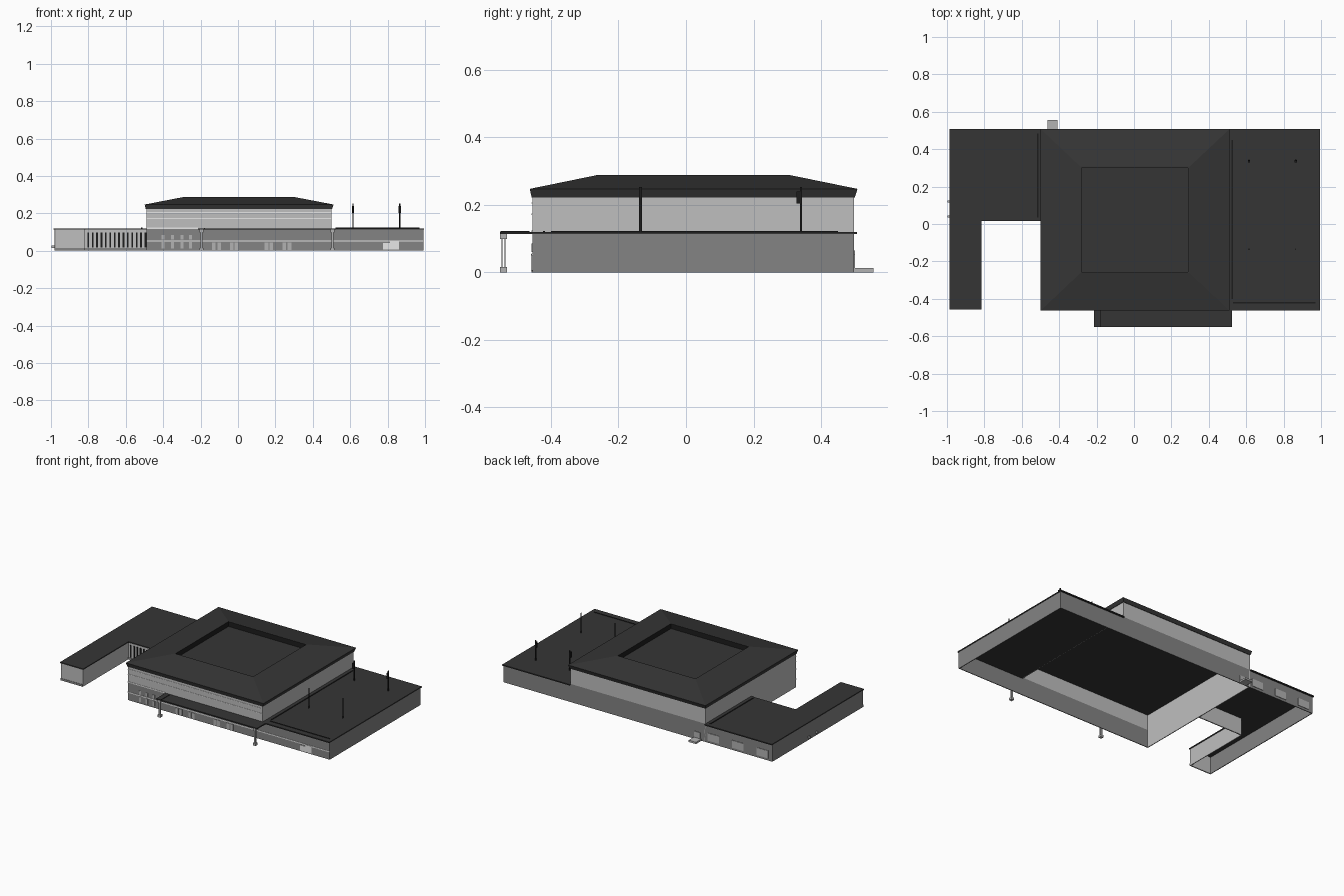
import bpy
import bmesh

cube = bpy.data.objects.get("Cube")
if cube:
    bpy.data.objects.remove(cube, do_unlink=True)


def material(name, value):
    m = bpy.data.materials.new(name)
    m.use_nodes = True
    colour = (value, value, value, 1)
    m.diffuse_color = colour
    m.node_tree.nodes["Principled BSDF"].inputs["Base Color"].default_value = colour
    return m


roof_dark = material("roof charcoal", 0.036)
trim_black = material("trim black", 0.012)
wall_mid = material("wall mid grey", 0.23)
wall_light = material("wall light grey", 0.52)
glass = material("window pale grey", 0.45)
white = material("painted white", 0.85)


def finish(name, bm, mat):
    bmesh.ops.recalc_face_normals(bm, faces=bm.faces)
    me = bpy.data.meshes.new(name)
    bm.to_mesh(me)
    bm.free()
    me.materials.append(mat)
    ob = bpy.data.objects.new(name, me)
    bpy.context.collection.objects.link(ob)
    return ob


def box(name, x, y, z, mat):
    """Box from (low, high) pairs."""
    bm = bmesh.new()
    bmesh.ops.create_cube(bm, size=1)
    for v in bm.verts:
        v.co = [lo + (c + 0.5) * (hi - lo) for c, (lo, hi) in zip(v.co, (x, y, z))]
    return finish(name, bm, mat)


def slab(name, outline, z0, z1, mat):
    """Flat outline raised into a slab."""
    bm = bmesh.new()
    face = bm.faces.new([bm.verts.new((x, y, z0)) for x, y in outline])
    top = bmesh.ops.extrude_face_region(bm, geom=[face])["geom"]
    bmesh.ops.translate(bm, vec=(0, 0, z1 - z0),
                        verts=[g for g in top if isinstance(g, bmesh.types.BMVert)])
    if not face.is_valid or len(bm.faces) < len(outline) + 2:
        bm.faces.new([v for v in bm.verts if v.co.z == z0])
    return finish(name, bm, mat)


T = 0.005     # wall thickness
LOW = 0.113   # top of low walls
DECK = 0.12   # top of low roofs
HIGH = 0.222  # top of hall walls
W, E, S, N = -0.49, 0.50, -0.455, 0.497   # hall walls
FAR_E, FAR_W, ARM, COURT = 0.992, -0.982, -0.82, 0.022


def wall_x(name, x0, x1, y, z0, z1, mat):
    box(name, (x0, x1), (y, y + T), (z0, z1), mat)


def wall_y(name, x, y0, y1, z0, z1, mat):
    box(name, (x, x + T), (y0, y1), (z0, z1), mat)


# Hall walls: mid grey below, light grey above, open underneath
for side, y in (("front", S), ("back", N - T)):
    wall_x("hall_lower_wall_" + side, W, E, y, 0, DECK, wall_mid)
    wall_x("hall_upper_wall_" + side, W, E, y, DECK, HIGH, wall_light)
wall_y("hall_wall_right", W, S, N, 0, HIGH, wall_light)
wall_y("hall_upper_wall_left", E - T, S, N, LOW, HIGH, wall_light)

# Left wing walls
wall_x("left_wing_front_wall", E, FAR_E, S, 0, LOW, wall_mid)
wall_x("left_wing_back_wall", E, FAR_E, N - T, 0, LOW, wall_mid)
wall_y("left_wing_side_wall", FAR_E - T, S, N, 0, LOW, wall_mid)

# Right wing walls around the courtyard
wall_x("right_wing_back_wall", FAR_W, W, N - T, 0, LOW, wall_mid)
wall_y("right_wing_side_wall", FAR_W, S, N, 0, LOW, wall_mid)
wall_x("arm_front_wall", FAR_W, ARM, S, 0, LOW, wall_light)
wall_y("arm_court_wall", ARM - T, S, COURT, 0, LOW, wall_light)
wall_x("court_wall", ARM, W, COURT, 0, LOW, wall_light)
box("arm_plinth", (FAR_W, ARM), (S - 0.002, S), (0, 0.014), wall_mid)
box("court_plinth", (ARM, W), (COURT - 0.002, COURT), (0, 0.014), wall_mid)

# Low roofs
slab("left_wing_roof", [(E, S - 0.007), (0.995, S - 0.007), (0.995, 0.507), (E, 0.507)],
     LOW, DECK, roof_dark)
slab("right_wing_roof",
     [(-0.986, S - 0.003), (ARM + 0.004, S - 0.003), (ARM + 0.004, COURT - 0.006),
      (W, COURT - 0.006), (W, 0.507), (-0.986, 0.507)], LOW, DECK, roof_dark)
box("left_roof_upstand_side", (0.522, 0.530), (-0.40, 0.45), (DECK, 0.123), trim_black)
box("left_roof_upstand_front", (0.530, 0.97), (-0.424, -0.418), (DECK, 0.123), trim_black)
box("right_roof_upstand", (-0.519, -0.511), (0.035, 0.485), (DECK, 0.123), trim_black)

# Hall roof: flared fascia, shallow slopes and a sunken centre
rings = [(-0.493, 0.503, -0.457, 0.50, HIGH), (-0.499, 0.511, -0.463, 0.508, 0.247),
         (-0.287, 0.297, -0.263, 0.307, 0.288), (-0.28, 0.29, -0.256, 0.30, 0.288),
         (-0.28, 0.29, -0.256, 0.30, 0.256)]
bm = bmesh.new()
loops = [[bm.verts.new((x, y, z)) for x, y in ((a, c), (b, c), (b, d), (a, d))]
         for a, b, c, d, z in rings]
for low, high in zip(loops, loops[1:]):
    for i in range(4):
        j = (i + 1) % 4
        bm.faces.new((low[i], low[j], high[j], high[i]))
bm.faces.new(loops[0])
bm.faces.new(loops[-1])
hall_roof = finish("hall_roof", bm, roof_dark)
hall_roof.data.materials.append(trim_black)
for p in hall_roof.data.polygons:
    if p.center.z > 0.26 and abs(p.normal.z) < 0.1:
        p.material_index = 1

# Entrance canopy on two posts
box("canopy", (-0.215, 0.525), (-0.551, S), (LOW, DECK), roof_dark)
box("canopy_seam", (-0.182, -0.177), (-0.55, S - 0.008), (DECK, 0.122), trim_black)
for n, x in enumerate((-0.195, 0.505)):
    for part, z in (("foot", (0, 0.016)), ("head", (0.098, LOW))):
        box(f"post_{part}_{n}", (x - 0.01, x + 0.01), (-0.551, -0.53), z, glass)
    for k, y in enumerate((-0.547, -0.538)):
        box(f"post_shaft_{n}_{k}", (x - 0.005, x + 0.005), (y, y + 0.004),
            (0.016, 0.098), glass)

# Painted stripes on the front
box("stripe_low", (W, FAR_E), (S - 0.002, S), (0.049, 0.056), white)
box("stripe_ledge", (W, -0.215), (S - 0.002, S), (0.117, 0.124), white)
for n, z in enumerate((0.17, 0.203)):
    box(f"stripe_high_{n}", (W, E), (S - 0.002, S), (z, z + 0.004), white)

# Front windows and doors
for n, x in enumerate((-0.40, -0.35, -0.30, -0.255)):
    for row, z in enumerate(((0.012, 0.046), (0.06, 0.085))):
        box(f"stair_window_{n}_{row}", (x - 0.008, x + 0.008), (S - 0.003, S), z, glass)
for n, x in enumerate((-0.13, -0.10, -0.033, -0.01, 0.152, 0.178, 0.247, 0.275)):
    box(f"front_door_{n}", (x - 0.01, x + 0.01), (S - 0.003, S), (0.004, 0.044), glass)
box("loading_door_small", (0.775, 0.812), (S - 0.004, S), (0.006, 0.042), white)
box("loading_door_large", (0.812, 0.86), (S - 0.004, S), (0.006, 0.054), white)

# Courtyard slats
for n in range(14):
    x = -0.805 + n * 0.0235
    box(f"court_slat_{n}", (x, x + 0.009), (COURT - 0.004, COURT), (0.018, 0.098), trim_black)

# Rear windows, door and step
for n, x in enumerate((-0.91, -0.73, -0.55)):
    box(f"rear_window_{n}", (x - 0.042, x + 0.042), (N, N + 0.003), (0.015, 0.065), glass)
box("rear_door", (-0.455, -0.41), (N, N + 0.004), (0.012, 0.052), glass)
box("rear_step", (-0.462, -0.408), (N, 0.555), (0, 0.012), glass)

# Small side vents
for n, y in enumerate((0.04, 0.12)):
    box(f"side_vent_{n}", (-0.997, FAR_W), (y - 0.005, y + 0.005), (0.016, 0.028), glass)

# Roof masts, the rear pair with lamp boxes
for n, x in enumerate((0.615, 0.865)):
    box(f"front_mast_{n}", (x - 0.0015, x + 0.0015), (-0.139, -0.131), (DECK, 0.252), trim_black)
    box(f"rear_mast_{n}", (x - 0.003, x + 0.003), (0.338, 0.344), (DECK, 0.252), trim_black)
    box(f"mast_lamp_{n}", (x - 0.006, x + 0.006), (0.328, 0.342), (0.203, 0.24), trim_black)
